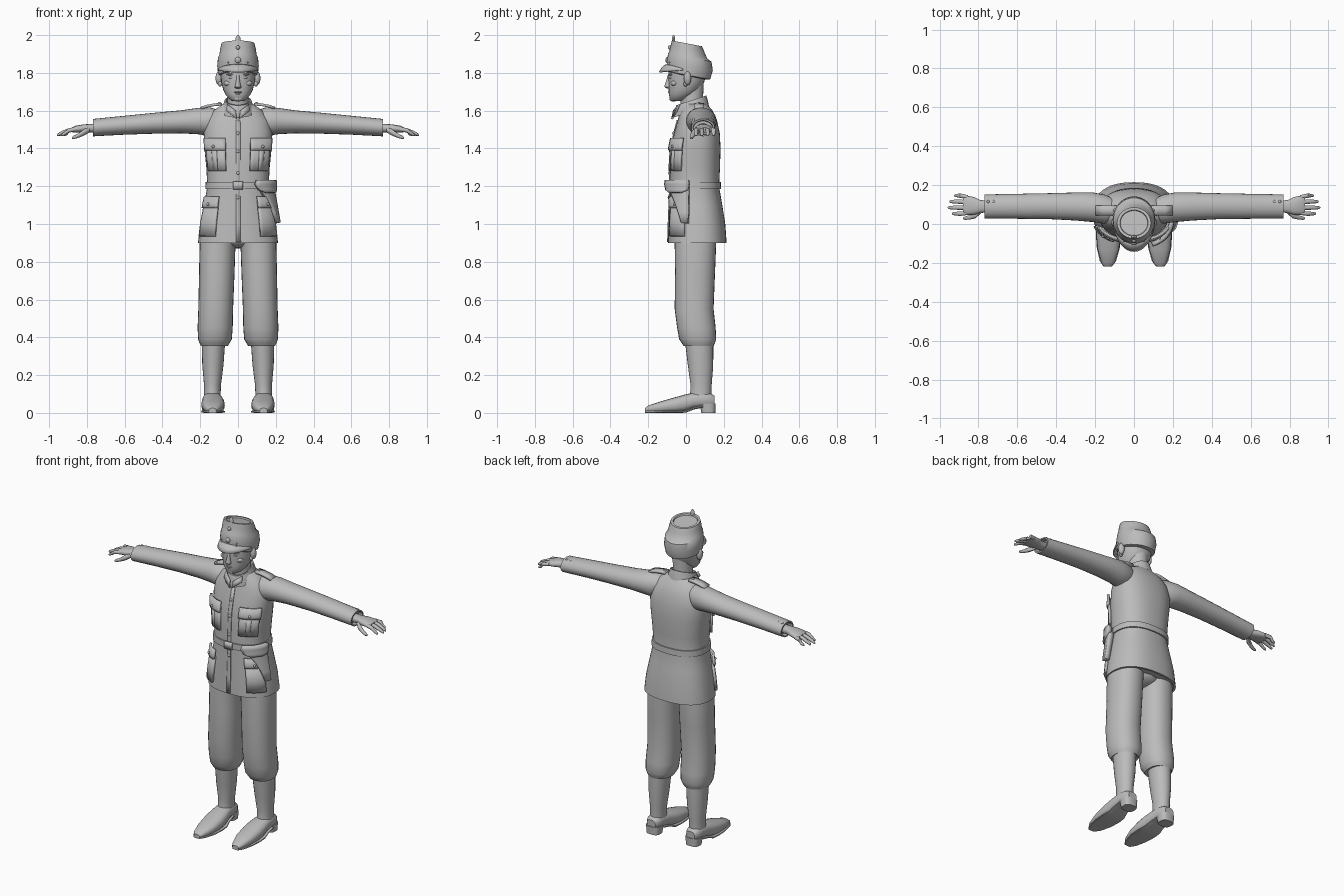
import bpy, bmesh, math

mat = bpy.data.materials.new("plain_grey")
mat.diffuse_color = (0.5, 0.5, 0.5, 1)


def finish(name, bm, mirror=False, thick=0.0):
    bmesh.ops.recalc_face_normals(bm, faces=bm.faces)
    me = bpy.data.meshes.new(name)
    bm.to_mesh(me)
    bm.free()
    me.materials.append(mat)
    ob = bpy.data.objects.new(name, me)
    bpy.context.collection.objects.link(ob)
    if thick:
        m = ob.modifiers.new("thickness", 'SOLIDIFY')
        m.thickness, m.offset = thick, 0
    if mirror:
        ob.modifiers.new("mirror", 'MIRROR').use_mirror_merge = False
    return ob


def grid(name, rows, closed=False, mirror=False, thick=0.0):
    """Skin rows of points; closed rows become a capped tube."""
    bm = bmesh.new()
    vs = [[bm.verts.new(p) for p in row] for row in rows]
    n = len(vs[0])
    for a, b in zip(vs, vs[1:]):
        for i in range(n if closed else n - 1):
            j = (i + 1) % n
            bm.faces.new((a[i], a[j], b[j], b[i]))
    if closed:
        bm.faces.new(vs[0])
        bm.faces.new(vs[-1])
    return finish(name, bm, mirror, thick)


def spow(v, e):
    return math.copysign(abs(v) ** e, v)


def loft(name, rings, axis='z', n=24, p=2.0, slope=0.0, mirror=False):
    """rings: (position on axis, centre 1, centre 2, radius 1, radius 2)"""
    rows = []
    for pos, c1, c2, r1, r2 in rings:
        row = []
        for k in range(n):
            t = 2 * math.pi * k / n
            u = c1 + r1 * spow(math.sin(t), 2 / p)
            v = c2 - r2 * spow(math.cos(t), 2 / p)
            row.append({'z': (u, v, pos + slope * v), 'x': (pos, u, v), 'y': (u, pos, v)}[axis])
        rows.append(row)
    return grid(name, rows, True, mirror)


def ball(name, loc, size, mirror=False, seg=12):
    bm = bmesh.new()
    bmesh.ops.create_uvsphere(bm, u_segments=seg, v_segments=seg // 2 + 2, radius=1)
    for v in bm.verts:
        v.co = [loc[i] + v.co[i] * size[i] for i in range(3)]
    return finish(name, bm, mirror)


# Jacket body with flared skirt
P = 2.4
BODY = [(.90, 0, .060, .212, .155), (1.0, 0, .058, .2, .15), (1.1, 0, .052, .181, .14),
        (1.2, 0, .045, .162, .13), (1.3, 0, .048, .168, .132), (1.4, 0, .052, .178, .131),
        (1.48, 0, .058, .182, .121), (1.55, 0, .06, .17, .104), (1.6, 0, .055, .13, .086),
        (1.635, 0, .045, .08, .066)]
loft("jacket", [(.915, 0, .06, .19, .135), (.90, 0, .06, .2, .143)] + BODY, n=40, p=P)


def body_point(a, z, off):
    """Point on the jacket at angle a from the front, pushed out by off."""
    for lo, hi in zip(BODY, BODY[1:]):
        if lo[0] <= z <= hi[0]:
            f = (z - lo[0]) / (hi[0] - lo[0])
            _, _, cy, rx, ry = [l + f * (h - l) for l, h in zip(lo, hi)]
            break
    return ((rx + off) * spow(math.sin(a), 2 / P), cy - (ry + off) * spow(math.cos(a), 2 / P), z)


def patch(name, spans, off, thick, mirror=False, n=8):
    """spans: (z, start angle, end angle) rows laid on the jacket"""
    rows = [[body_point(a + (b - a) * i / n, z, off) for i in range(n + 1)] for z, a, b in spans]
    return grid(name, rows, False, mirror, thick)


# Pockets, flaps and front edge
patch("breast_pocket", [(1.28, .3, 1.07), (1.34, .3, 1.07), (1.42, .3, 1.07)], .006, .016, True)
patch("breast_pocket_flap", [(1.39, .28, 1.1), (1.405, .28, 1.1), (1.455, .28, 1.1)], .014, .014, True)
patch("breast_pocket_pleat", [(1.285, .56, .74), (1.34, .56, .74), (1.39, .56, .74)], .014, .01, True, 2)
patch("skirt_pocket", [(.935, .52, 1.2), (1.0, .52, 1.2), (1.1, .52, 1.18)], .006, .016, True)
patch("skirt_pocket_flap", [(1.085, .5, 1.2), (1.1, .5, 1.2), (1.145, .5, 1.18)], .014, .014, True)
patch("front_edge", [(z, -.03, .04) for z in (.905, 1.0, 1.1, 1.2, 1.3, 1.4, 1.48, 1.55)], .002, .006, n=2)
for z in (1.48, 1.385, 1.27, 1.14):
    ball("front_button", body_point(0, z, .004), (.009, .006, .009))
for z, a in ((1.41, .65), (1.105, .85)):
    ball("pocket_button", body_point(a, z, .022), (.008, .007, .008), True)

# Belt, buckle and holster
rows = [[body_point(2 * math.pi * k / 40, z, o) for k in range(40)]
        for z, o in ((1.185, 0), (1.185, .008), (1.222, .008), (1.222, 0))]
grid("belt", rows, True)
patch("buckle", [(1.182, -.1, .1), (1.226, -.1, .1)], .011, .012, n=4)
patch("holster", [(1.005, 1.16, 1.36), (1.06, 1.06, 1.38), (1.12, .9, 1.4), (1.17, .7, 1.42),
                  (1.22, .52, 1.42)], .016, .032)
patch("holster_flap", [(1.165, .75, 1.2), (1.18, .52, 1.42), (1.21, .42, 1.45), (1.232, .46, 1.43)], .032, .024)

# Sleeves with open cuffs
loft("sleeve", [(.09, .068, 1.55, .055, .05), (.15, .076, 1.542, .075, .076), (.21, .086, 1.545, .076, .07),
                (.3, .09, 1.541, .072, .061), (.45, .092, 1.533, .066, .055), (.6, .091, 1.523, .064, .05),
                (.768, .09, 1.51, .062, .046), (.768, .09, 1.51, .053, .038), (.74, .09, 1.51, .05, .035)],
     'x', 24, mirror=True)
for x in (.722, .75):
    ball("cuff_button", (x, .115, 1.553), (.008, .008, .006), True)

# Hands
loft("palm", [(.74, .09, 1.508, .03, .024), (.79, .09, 1.507, .033, .022), (.82, .093, 1.506, .045, .021),
              (.86, .096, 1.502, .05, .018), (.88, .098, 1.498, .046, .012)], 'x', 16, 2.4, mirror=True)
for i, tip in enumerate((.937, .958, .95, .925)):
    y, d = .057 + i * .027, (i - 1) * .004
    loft("finger", [(.855, y, 1.502, .011, .011), (.895, y + d, 1.496, .012, .012),
                    (tip - .02, y + d, 1.48, .01, .01), (tip - .004, y + d, 1.472, .007, .007),
                    (tip, y + d, 1.47, .003, .003)], 'x', 10, mirror=True)
loft("thumb", [(.785, .07, 1.5, .014, .014), (.815, .045, 1.485, .016, .017), (.845, .034, 1.468, .012, .012),
               (.87, .03, 1.458, .009, .009), (.88, .03, 1.455, .004, .004)], 'x', 10, mirror=True)

# Shoulder straps and standing collar
strap = [(.085, 1.634), (.12, 1.632), (.16, 1.625), (.195, 1.614)]
grid("shoulder_strap", [[(x, y, z) for y in (.045, .07, .095)] for x, z in strap], mirror=True, thick=.014)
ball("strap_button", (.098, .07, 1.641), (.008, .008, .006), True)
loft("collar", [(1.585, 0, .027, .09, .094), (1.6, 0, .026, .087, .093), (1.645, 0, .028, .071, .08),
                (1.645, 0, .028, .063, .072), (1.625, 0, .03, .06, .066)], slope=.33)
grid("collar_tab", [[(.006, -.074, 1.555), (.062, -.05, 1.6)], [(.012, -.064, 1.6), (.056, -.036, 1.633)]],
     mirror=True, thick=.01)

# Neck and head
loft("neck", [(1.58, 0, .035, .06, .06), (1.66, 0, .03, .056, .06), (1.78, 0, .03, .06, .065)])
loft("head", [(1.65, 0, -.045, .026, .032), (1.66, 0, -.04, .045, .045), (1.685, 0, -.022, .066, .068),
              (1.71, 0, -.01, .078, .082), (1.75, 0, .002, .088, .094), (1.79, 0, .006, .092, .1),
              (1.83, 0, .01, .095, .1), (1.9, 0, .01, .08, .085)], n=28, p=2.15)
loft("nose", [(1.717, 0, -.09, .012, .012), (1.725, 0, -.095, .018, .018), (1.735, 0, -.095, .014, .018),
              (1.765, 0, -.09, .009, .013), (1.79, 0, -.088, .008, .008)], n=12)
ball("chin", (0, -.066, 1.664), (.03, .022, .016))
ball("upper_lip", (0, -.085, 1.698), (.024, .011, .005))
ball("lower_lip", (0, -.081, 1.689), (.02, .011, .005))
ball("eye", (.036, -.077, 1.775), (.014, .012, .007), True)
ball("brow", (.038, -.079, 1.792), (.024, .013, .006), True)
ball("cheekbone", (.05, -.06, 1.745), (.026, .02, .016), True)
ball("ear", (.101, .008, 1.772), (.018, .02, .037), True)
ball("ear_lobe", (.095, -.002, 1.742), (.011, .011, .014), True)

# Peaked field cap with folded side panel and sunken crown
loft("cap", [(1.785, 0, .012, .095, .1), (1.79, 0, .015, .105, .113), (1.84, 0, .02, .11, .122),
             (1.885, 0, .02, .106, .115), (1.897, 0, .012, .099, .1), (1.93, 0, .008, .094, .089),
             (1.957, 0, .005, .087, .08), (1.957, 0, .005, .073, .067), (1.948, 0, .005, .07, .064)],
     n=32, slope=-.19)
rows = []
for f in (0, .35, .7, 1):
    row = []
    for k in range(17):
        t = math.radians(-75 + 150 * k / 16)
        reach = math.cos(t * 90 / 75)
        row.append(((.103 + .004 * f) * math.sin(t), .012 - .11 * math.cos(t) - .042 * f * reach,
                    1.822 + .022 * reach - .04 * f * f * (.2 + .8 * reach)))
    rows.append(row)
grid("cap_peak", rows, thick=.007)
ball("cap_disc", (0, -.1, 1.868), (.016, .009, .016))
ball("cap_button", (0, -.087, 1.935), (.011, .009, .011))
ball("cap_tuft", (0, -.066, 1.974), (.014, .009, .026))
for z in (1.84, 1.855):
    ball("cap_side_button", (.05, -.088 + (z - 1.84) * .2, z), (.005, .006, .005), True, 8)

# Gathered trousers
loft("trouser_leg", [(.96, .1, .05, .095, .108), (.9, .108, .05, .095, .11), (.75, .112, .048, .094, .106),
                     (.55, .118, .043, .092, .103), (.45, .121, .055, .093, .102), (.39, .122, .062, .089, .098),
                     (.37, .124, .065, .08, .088), (.355, .125, .067, .072, .08), (.36, .128, .07, .06, .07)],
     n=28, p=2.2, mirror=True)
ball("trouser_seat", (0, .055, .92), (.12, .1, .05))

# Boots: shaft, foot and heel
loft("boot_shaft", [(.375, .13, .07, .062, .075), (.25, .133, .077, .056, .067), (.15, .135, .08, .045, .056),
                    (.1, .136, .078, .044, .056), (.06, .137, .075, .045, .06)], mirror=True)
loft("boot_foot", [(-.218, .135, .015, .02, .01), (-.2, .134, .02, .034, .019), (-.13, .132, .031, .055, .031),
                   (-.06, .132, .041, .062, .041), (-.01, .133, .05, .06, .046), (.04, .135, .065, .053, .042),
                   (.09, .137, .07, .048, .042), (.13, .137, .066, .043, .038), (.152, .137, .062, .03, .028)],
     'y', 20, 2.5, mirror=True)
loft("boot_sole", [(-.218, .135, .006, .022, .006), (-.19, .134, .006, .042, .006), (-.12, .132, .006, .06, .006),
                   (-.05, .132, .006, .064, .006), (.0, .133, .008, .06, .007), (.04, .135, .024, .053, .006),
                   (.09, .137, .034, .049, .006)], 'y', 16, 4, mirror=True)
loft("boot_heel", [(0, .137, .118, .042, .037), (.05, .137, .115, .047, .042)], p=3, mirror=True)

# Smooth shading with sharp creases
for ob in bpy.data.objects:
    ob.select_set(True)
    bpy.context.view_layer.objects.active = ob
bpy.ops.object.shade_smooth_by_angle(angle=math.radians(40))
